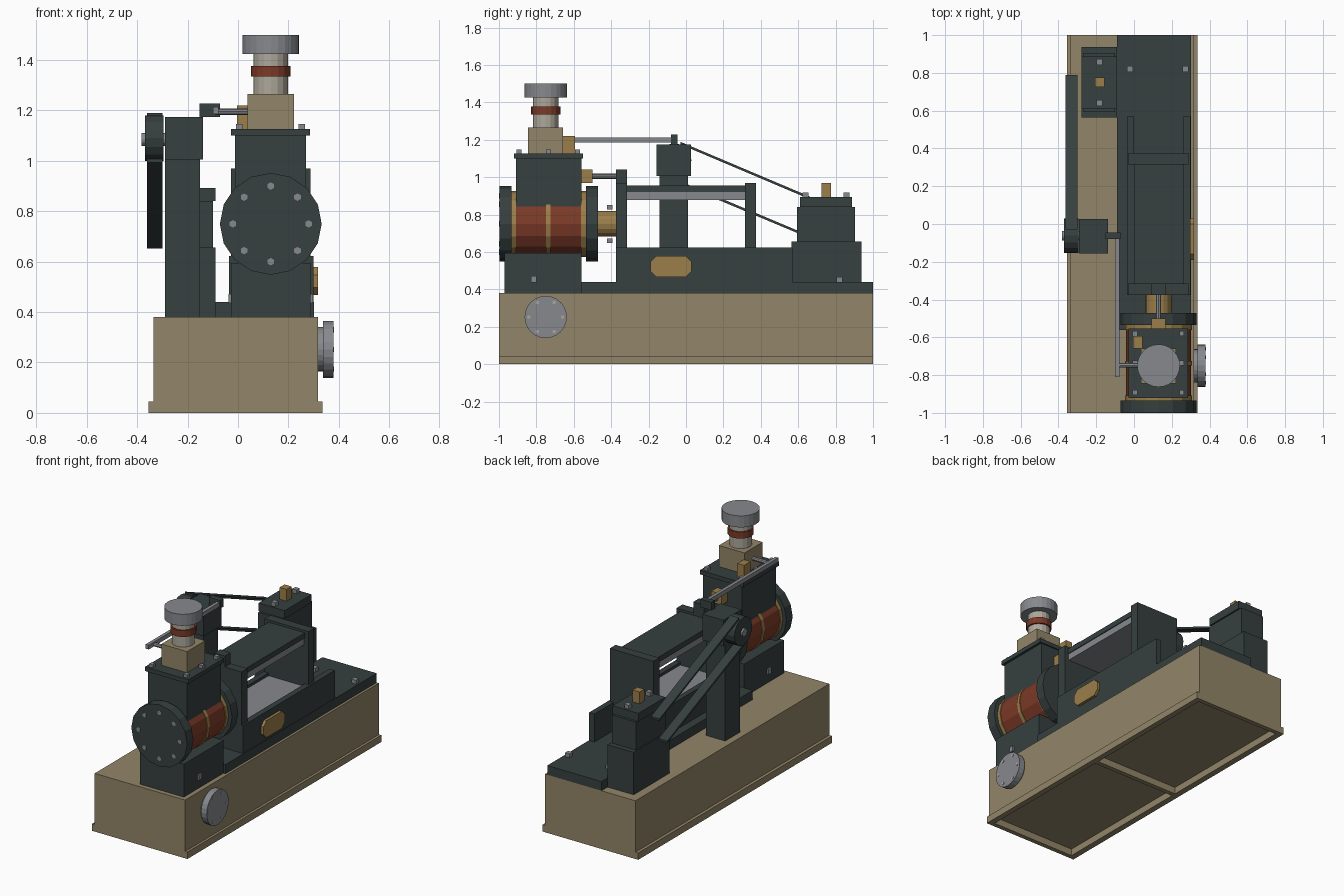
import bpy
import math
from mathutils import Vector

cube = bpy.data.objects.get("Cube")
if cube:
    bpy.data.objects.remove(cube, do_unlink=True)


def material(name, rgb):
    m = bpy.data.materials.new(name)
    m.use_nodes = True
    m.diffuse_color = (*rgb, 1)
    m.node_tree.nodes["Principled BSDF"].inputs["Base Color"].default_value = (*rgb, 1)
    return m


TAN = material("tan_paint", (0.29, 0.235, 0.14))
DARK = material("dark_green_iron", (0.037, 0.05, 0.05))
STEEL = material("steel", (0.24, 0.25, 0.27))
RED = material("red_brown", (0.2, 0.042, 0.02))
BRASS = material("brass", (0.33, 0.21, 0.068))
PALE = material("pale_metal", (0.42, 0.39, 0.33))


def box(name, mat, x, y, z):
    """Box spanning the (min, max) pairs x, y and z."""
    mid = [(a + b) / 2 for a, b in (x, y, z)]
    bpy.ops.mesh.primitive_cube_add(size=1, location=mid)
    ob = bpy.context.object
    ob.name = name
    for v in ob.data.vertices:
        v.co = [c * (b - a) for c, (a, b) in zip(v.co, (x, y, z))]
    ob.data.materials.append(mat)
    return ob


def rod(name, mat, start, end, radius, sides=16):
    """Cylinder between two points."""
    a, b = Vector(start), Vector(end)
    bpy.ops.mesh.primitive_cylinder_add(vertices=sides, radius=radius,
                                        depth=(b - a).length, location=(a + b) / 2)
    ob = bpy.context.object
    ob.name = name
    ob.rotation_euler = (b - a).to_track_quat("Z", "Y").to_euler()
    ob.data.materials.append(mat)
    return ob


def bolt(name, x, y, z, s=0.013):
    box(name, STEEL, (x - s, x + s), (y - s, y + s), (z, z + 0.025))


def prism(name, mat, profile, x):
    """Extrude a closed (y, z) profile across the x pair."""
    n = len(profile)
    verts = [(px, y, z) for px in x for y, z in profile]
    faces = [tuple(range(n))[::-1], tuple(range(n, 2 * n))]
    faces += [(i, (i + 1) % n, (i + 1) % n + n, i + n) for i in range(n)]
    me = bpy.data.meshes.new(name)
    me.from_pydata(verts, [], faces)
    ob = bpy.data.objects.new(name, me)
    bpy.context.collection.objects.link(ob)
    me.materials.append(mat)
    return ob


CX, CY, CZ = 0.13, -0.75, 0.75   # engine cylinder axis and centre

# Plinth with foot rails and a shallow recess underneath
box("plinth", TAN, (-0.335, 0.318), (-1, 1), (0.045, 0.38))
for x in ((-0.355, -0.315), (0.298, 0.335)):
    box("foot_rail", TAN, x, (-1, 1), (0, 0.045))
for y in ((-1, -0.97), (-0.015, 0.015), (0.97, 1)):
    box("foot_crossbar", TAN, (-0.315, 0.298), y, (0, 0.045))

# Bed: sole plate, two side rails and steel slide
box("sole_plate", DARK, (-0.09, 0.302), (-0.56, 1), (0.38, 0.44))
for x in ((-0.036, 0), (0.262, 0.3)):
    box("bed_rail", DARK, x, (-0.375, 0.57), (0.44, 0.623))
box("lower_slide", STEEL, (0, 0.262), (-0.315, 0.315), (0.44, 0.605))
for x in (-0.02, 0.272):
    bolt("sole_bolt", x, 0.82, 0.44, 0.016)

# Guide frame
for y in ((-0.375, -0.315), (0.315, 0.375)):
    box("guide_end_plate", DARK, (-0.028, 0.288), y, (0.44, 0.97))
box("guide_top", DARK, (0, 0.262), (-0.315, 0.315), (0.92, 0.955))
box("upper_slide", STEEL, (0.005, 0.257), (-0.315, 0.315), (0.877, 0.92))
box("valve_rod_boss", DARK, (0.092, 0.168), (-0.375, -0.315), (0.97, 1.042))

# Brass plaque with clipped corners
y0, y1, z0, z1, c = -0.19, 0.03, 0.467, 0.578, 0.03
prism("plaque", BRASS, [(y0 + c, z0), (y1 - c, z0), (y1, z0 + c), (y1, z1 - c),
                        (y1 - c, z1), (y0 + c, z1), (y0, z1 - c), (y0, z0 + c)],
      (0.3, 0.318))

# Engine cylinder, bands and flanges
box("saddle", DARK, (-0.028, 0.288), (-0.97, -0.56), (0.38, 0.595))
for x in (0.288, -0.038):
    box("saddle_bolt", STEEL, (x, x + 0.01), (-0.828, -0.798), (0.437, 0.472))
rod("cylinder_lagging", RED, (CX, -0.935, CZ), (CX, -0.535, CZ), 0.172)
for y, half in ((-0.922, 0.013), (-0.737, 0.012), (-0.548, 0.013)):
    rod("cylinder_band", BRASS, (CX, y - half, CZ), (CX, y + half, CZ), 0.177)
for y in (-0.998, -0.535):
    rod("cylinder_flange", DARK, (CX, y, CZ), (CX, y + 0.064, CZ), 0.202)
for i in range(8):
    a = math.tau * i / 8
    x, z = CX + 0.15 * math.sin(a), CZ + 0.15 * math.cos(a)
    rod("flange_bolt", STEEL, (x, -1, z), (x, -0.99, z), 0.015, 6)

# Piston gland
rod("piston_gland", BRASS, (CX, -0.47, CZ), (CX, -0.37, CZ), 0.068)
for z in (0.66, 0.84):
    box("gland_stud", STEEL, (CX - 0.013, CX + 0.013), (-0.422, -0.392), (z - 0.012, z + 0.012))

# Valve chest with its lid and bolts
box("valve_chest", DARK, (-0.012, 0.27), (-0.91, -0.56), (0.8, 1.1))
box("valve_chest_lid", DARK, (-0.028, 0.286), (-0.92, -0.552), (1.1, 1.127))
for x in (0.005, 0.253):
    for y in (-0.892, -0.735, -0.58):
        bolt("lid_bolt", x, y, 1.122)
box("valve_gland", BRASS, (0.092, 0.168), (-0.56, -0.5), (0.97, 1.042))
rod("valve_rod", STEEL, (CX, -0.5, 1.005), (CX, -0.37, 1.005), 0.014, 8)

# Throttle column
box("throttle_block", TAN, (0.038, 0.223), (-0.845, -0.658), (1.127, 1.265))
rod("throttle_stem", PALE, (CX, CY, 1.265), (CX, CY, 1.43), 0.068)
rod("stem_collar", RED, (CX, CY, 1.335), (CX, CY, 1.377), 0.078)
rod("throttle_cap", STEEL, (CX, CY, 1.425), (CX, CY, 1.5), 0.113, 24)
box("throttle_side_block", BRASS, (-0.004, 0.045), (-0.66, -0.593), (1.127, 1.22))

# Governor linkage
rod("linkage_arm", STEEL, (-0.09, -0.748, 1.195), (0.05, -0.748, 1.195), 0.013, 8)
box("linkage_rod", STEEL, (-0.1, -0.078), (-0.81, -0.06), (1.185, 1.213))
box("linkage_block", DARK, (-0.152, -0.072), (-0.08, -0.045), (1.175, 1.228))

# Governor pedestal and its pulley
box("pedestal_column", DARK, (-0.29, -0.15), (-0.142, 0.01), (0.38, 1.005))
box("pedestal_head", DARK, (-0.29, -0.138), (-0.157, 0.027), (1.005, 1.175))
rod("upper_pulley", DARK, (-0.37, -0.062, 1.09), (-0.295, -0.062, 1.09), 0.091)
rod("pulley_hub", STEEL, (-0.382, -0.062, 1.085), (-0.29, -0.062, 1.085), 0.026, 12)

# Belt strands
for (ya, za), (yb, zb) in (((-0.03, 1.182), (0.79, 0.835)), ((-0.1, 1.0), (0.71, 0.66))):
    t = 0.007
    prism("belt_strand", DARK, [(ya, za - t), (yb, zb - t), (yb, zb + t), (ya, za + t)],
          (-0.362, -0.3))

# Rear bearing block, stepped, with oiler and nuts
box("bearing_foot", DARK, (-0.278, -0.09), (0.565, 0.937), (0.38, 0.657))
box("bearing_body", DARK, (-0.27, -0.1), (0.594, 0.904), (0.657, 0.84))
box("bearing_cap", DARK, (-0.278, -0.09), (0.61, 0.888), (0.84, 0.893))
box("oiler", BRASS, (-0.207, -0.157), (0.725, 0.775), (0.893, 0.97))
for y in (0.64, 0.858):
    bolt("bearing_nut", -0.182, y, 0.893, 0.016)

# Side hand disc on the plinth
rod("disc_hub", STEEL, (0.318, CY, 0.252), (0.338, CY, 0.252), 0.088, 24)
rod("side_disc", STEEL, (0.337, CY, 0.252), (0.378, CY, 0.252), 0.113, 24)
for i in range(6):
    a = math.tau * i / 6
    y, z = CY + 0.09 * math.cos(a), 0.252 + 0.09 * math.sin(a)
    rod("disc_bolt", PALE, (0.37, y, z), (0.381, y, z), 0.01, 6)
